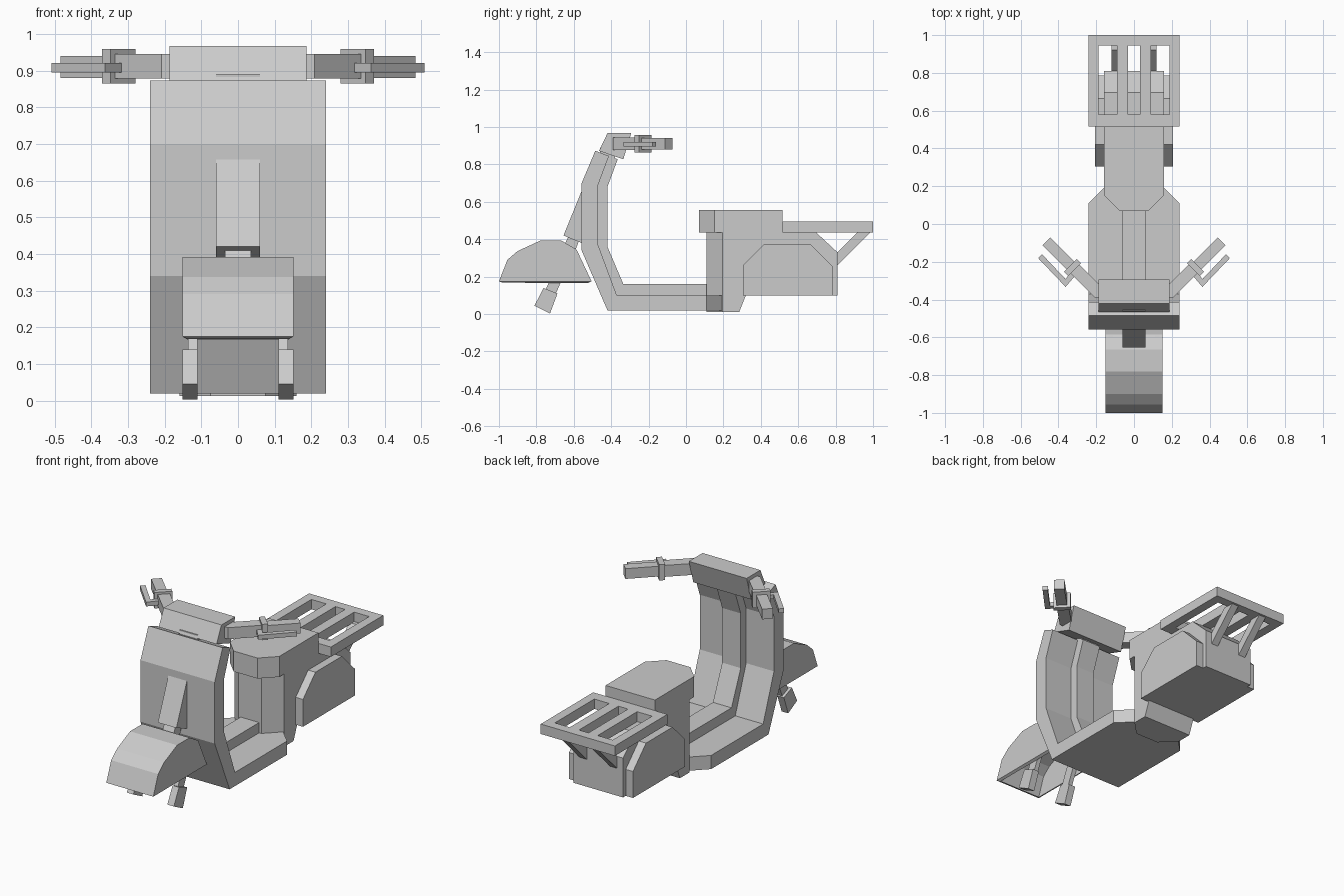
import bpy, bmesh

if "Cube" in bpy.data.objects:
    bpy.data.objects.remove(bpy.data.objects["Cube"])


def finish(name, bm, mirror=False):
    bmesh.ops.recalc_face_normals(bm, faces=bm.faces[:])
    me = bpy.data.meshes.new(name)
    bm.to_mesh(me)
    bm.free()
    ob = bpy.data.objects.new(name, me)
    bpy.context.collection.objects.link(ob)
    if mirror:
        ob.modifiers.new("mirror", 'MIRROR').use_axis = (True, False, False)
    return ob


def prism(name, pts, lo, hi, axis='x', mirror=False, chamfer=None, open_below=None):
    """Extrude a (y, z) profile along x, or an (x, y) outline along z."""
    bm = bmesh.new()
    place = (lambda p, t: (t, p[0], p[1])) if axis == 'x' else (lambda p, t: (p[0], p[1], t))
    a = [bm.verts.new(place(p, lo)) for p in pts]
    b = [bm.verts.new(place(p, hi)) for p in pts]
    bm.faces.new(a)
    bm.faces.new(b)
    for i in range(len(pts)):
        j = (i + 1) % len(pts)
        bm.faces.new((a[i], a[j], b[j], b[i]))
    bmesh.ops.recalc_face_normals(bm, faces=bm.faces[:])
    if chamfer:  # cut the upright corners lying at this y
        y, size = chamfer
        edges = [e for e in bm.edges
                 if all(abs(v.co.y - y) < 1e-4 for v in e.verts)
                 and abs(e.verts[0].co.x - e.verts[1].co.x) < 1e-4]
        bmesh.ops.bevel(bm, geom=edges, offset=size, segments=1, affect='EDGES')
    if open_below is not None:
        gone = [f for f in bm.faces if all(v.co.z < open_below for v in f.verts)]
        bmesh.ops.delete(bm, geom=gone, context='FACES')
    return finish(name, bm, mirror)


# Leg shield and floor, with the raised centre ridge
prism("leg_shield_floor", [(-.485, .873), (-.558, .70), (-.558, .34), (-.42, .02), (.195, .02),
                           (.195, .10), (-.37, .10), (-.47, .37), (-.47, .69), (-.412, .845)],
      -.24, .24, chamfer=(.195, .085))
prism("centre_ridge", [(-.412, .845), (-.47, .69), (-.47, .37), (-.37, .10), (.15, .10),
                       (.15, .16), (-.335, .16), (-.42, .36), (-.42, .68), (-.365, .828)],
      -.06, .06)

# Rear body, side covers and seat
prism("rear_body", [(.11, .012), (.285, .012), (.32, .10), (.81, .10),
                    (.81, .33), (.695, .437), (.11, .437)],
      -.16, .16, chamfer=(.11, .085))
prism("side_cover", [(.305, .10), (.305, .26), (.42, .375), (.665, .375), (.785, .255), (.785, .10)],
      .155, .207, mirror=True)
prism("seat", [(.07, .437), (.515, .437), (.515, .557), (.07, .557)],
      -.16, .16, chamfer=(.07, .083))

# Luggage rack: slotted plate with two struts
xs = [-.24, -.187, -.09, -.031, .031, .09, .187, .24]
ys = [.515, .58, .945, 1.0]
bm = bmesh.new()
grid = [[bm.verts.new((x, y, .437)) for y in ys] for x in xs]
for i in range(7):
    for j in range(3):
        if not (j == 1 and i in (1, 3, 5)):
            bm.faces.new((grid[i][j], grid[i + 1][j], grid[i + 1][j + 1], grid[i][j + 1]))
top = bmesh.ops.extrude_face_region(bm, geom=bm.faces[:] + bm.edges[:], use_keep_orig=True)
for v in top["geom"]:
    if isinstance(v, bmesh.types.BMVert):
        v.co.z = .495
finish("luggage_rack", bm)
prism("rack_strut", [(.80, .32), (.80, .25), (.99, .44), (.92, .44)], .075, .12, mirror=True)

# Handlebar head, arms, collars, grips and levers
prism("handlebar_head", [(-.465, .872), (-.42, .967), (-.293, .967), (-.335, .828)], -.187, .187)
prism("steering_stem", [(-.46, .84), (-.46, .89), (-.38, .89), (-.38, .81)], -.06, .06)
prism("handlebar_arm", [(.10, -.39), (.208, -.39), (.348, -.25), (.302, -.204), (.178, -.325), (.10, -.325)],
      .878, .945, 'z', mirror=True)


def diagonal(name, x, length, width, z0, z1):
    """Box lying along the 45 degree handlebar line, starting at x."""
    k = .7071
    ax, ay, w = x, x - .555, width * k / 2
    bx, by = ax + length * k, ay + length * k
    prism(name, [(ax + w, ay - w), (bx + w, by - w), (bx - w, by + w), (ax - w, ay + w)],
          z0, z1, 'z', mirror=True)


diagonal("grip_collar", .314, .032, .096, .865, .958)
diagonal("grip", .32, .202, .058, .88, .94)
prism("brake_lever", [(.487, -.16), (.508, -.18), (.362, -.333), (.315, -.278), (.335, -.258), (.363, -.291)],
      .895, .92, 'z', mirror=True)

# Front neck cover and neck
prism("neck_cover", [(-.655, .42), (-.558, .658), (-.52, .658), (-.52, .37), (-.558, .38)], -.06, .06)
prism("neck", [(-.62, .43), (-.665, .34), (-.60, .32), (-.565, .41)], -.036, .036)

# Hollow front fender
fender = prism("front_fender", [(-1.0, .175), (-.955, .29), (-.90, .337), (-.78, .392),
                                (-.665, .392), (-.585, .345), (-.505, .175)],
               -.152, .152, open_below=.2)
wall = fender.modifiers.new("wall", 'SOLIDIFY')
wall.thickness = .025
wall.offset = -1

# Fork legs and the blocks at their ends
prism("fork_leg", [(-.755, .12), (-.645, .37), (-.59, .35), (-.70, .10)], .11, .136, mirror=True)
prism("fork_end", [(-.81, .045), (-.762, .139), (-.687, .110), (-.727, .003)], .11, .152, mirror=True)
